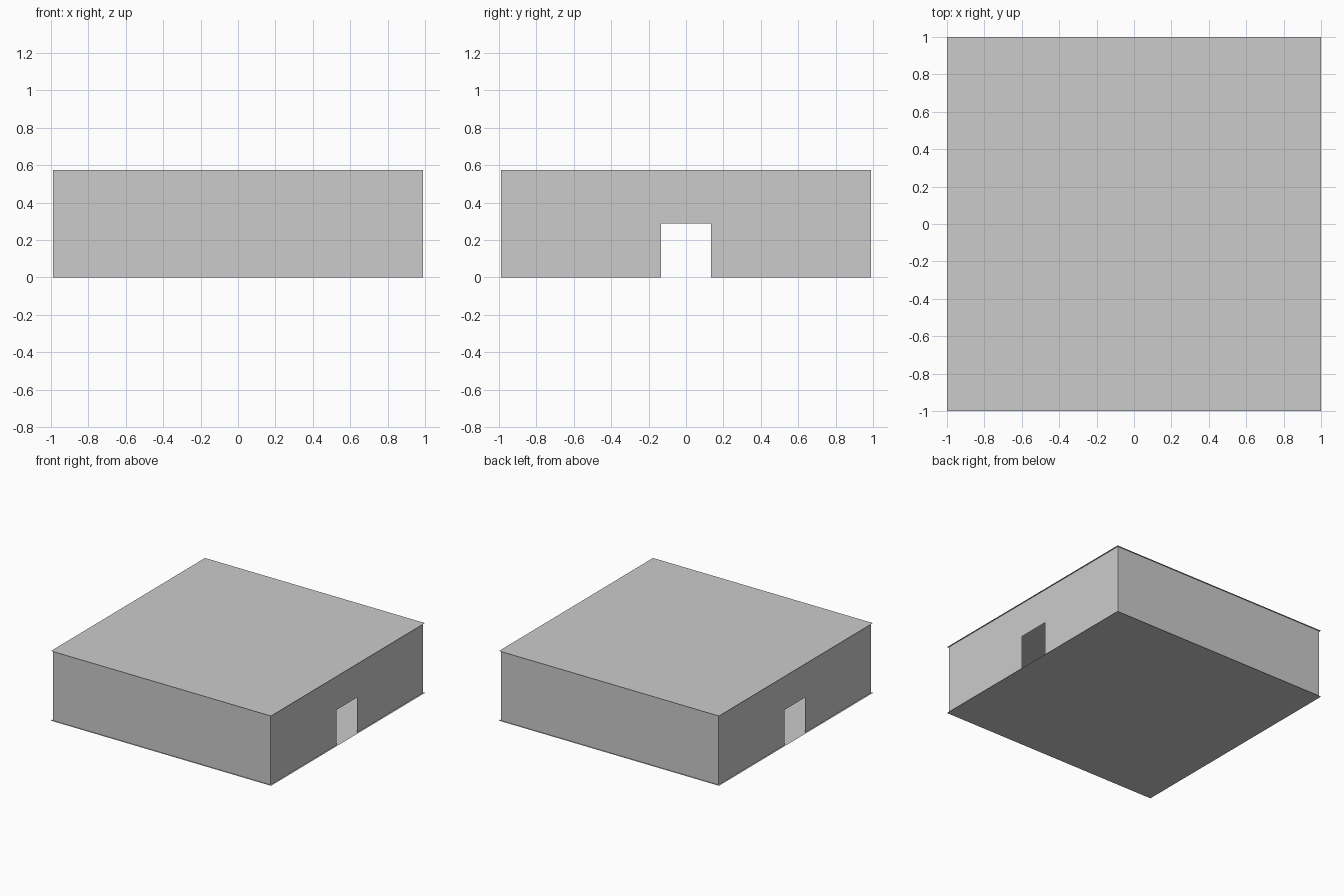
import bpy

if "Cube" in bpy.data.objects:
    bpy.data.objects.remove(bpy.data.objects["Cube"])

W = 0.988      # wall half-width
H = 0.573      # wall height
DOOR_W = 0.134  # doorway half-width
DOOR_H = 0.289


def sheet(name, points):
    """One flat face through the given outline."""
    mesh = bpy.data.meshes.new(name)
    mesh.from_pydata(points, [], [range(len(points))])
    obj = bpy.data.objects.new(name, mesh)
    bpy.context.collection.objects.link(obj)
    return obj


def square(name, half, z, up=True):
    pts = [(-half, -half, z), (half, -half, z), (half, half, z), (-half, half, z)]
    return sheet(name, pts if up else pts[::-1])


# Floor and roof sheets overhang the walls slightly
square("floor", 1.0, 0.0, up=False)
square("roof", 1.0, H)
square("roof_covering", 0.96, H + 0.002)

# Plain front and back walls
for name, s in (("front_wall", -1), ("back_wall", 1)):
    sheet(name, [(s * -W, s * W, 0), (s * -W, s * W, H), (s * W, s * W, H), (s * W, s * W, 0)])

# End walls with a central doorway
outline = [(-W, 0), (-DOOR_W, 0), (-DOOR_W, DOOR_H), (DOOR_W, DOOR_H),
           (DOOR_W, 0), (W, 0), (W, H), (-W, H)]
for name, s in (("right_wall", 1), ("left_wall", -1)):
    sheet(name, [(s * W, s * y, z) for y, z in outline])
